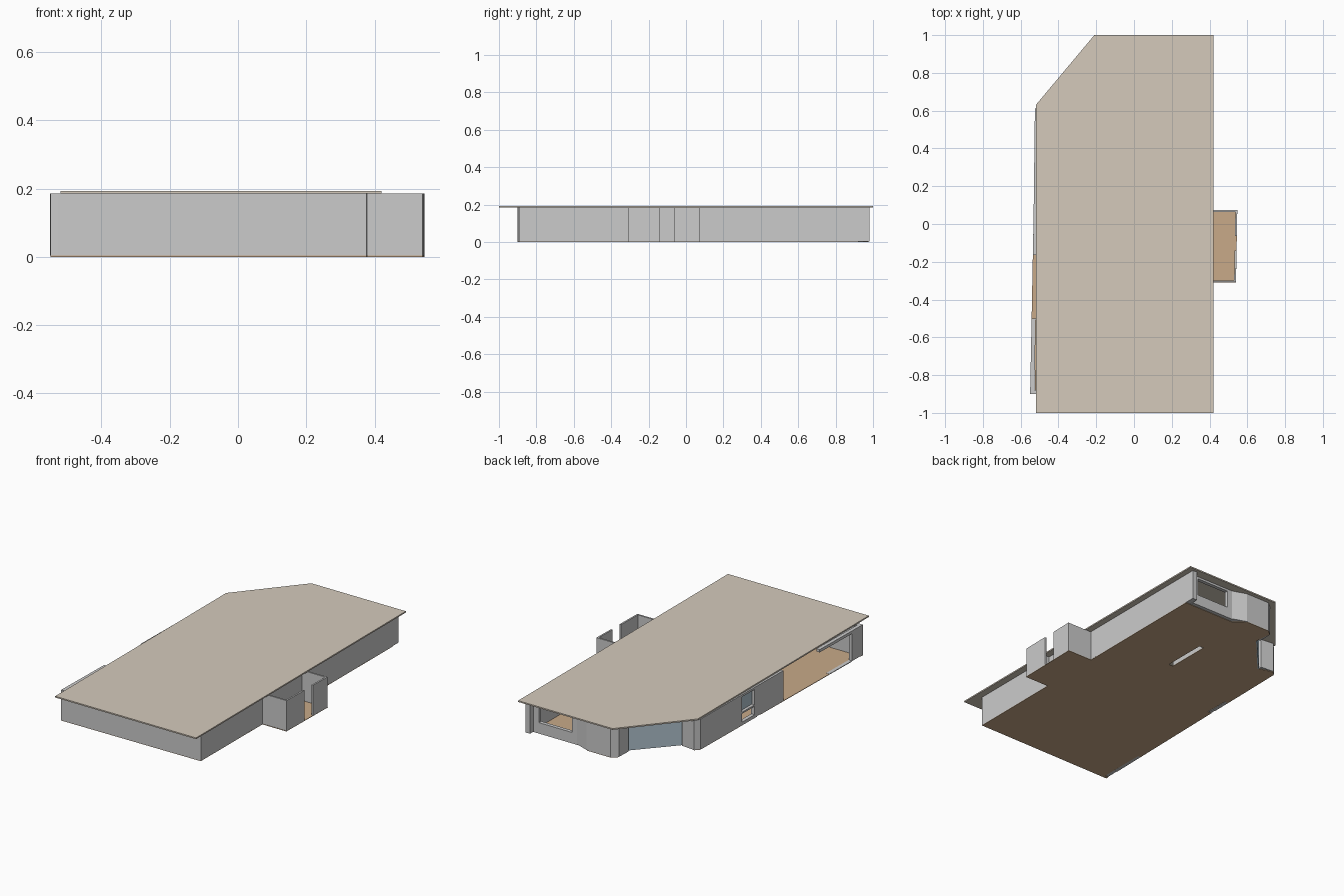
import bpy, bmesh
from mathutils import Vector

if "Cube" in bpy.data.objects:
    bpy.data.objects.remove(bpy.data.objects["Cube"])

H = 0.185      # wall height
T = 0.022      # wall thickness


def material(name, rgb):
    m = bpy.data.materials.new(name)
    m.diffuse_color = (*rgb, 1)
    m.use_nodes = True
    m.node_tree.nodes["Principled BSDF"].inputs["Base Color"].default_value = m.diffuse_color
    return m


ROOF = material("roof_tan", (0.66, 0.59, 0.50))
WOOD = material("floor_wood", (0.58, 0.40, 0.25))
GLASS = material("glass_blue", (0.45, 0.56, 0.63))


def prism(name, pts, z0, z1, mat=None):
    """Extrude a plan outline from z0 to z1."""
    bm = bmesh.new()
    f = bm.faces.new([bm.verts.new((x, y, z0)) for x, y in pts])
    ext = bmesh.ops.extrude_face_region(bm, geom=[f])
    for v in ext["geom"]:
        if isinstance(v, bmesh.types.BMVert):
            v.co.z = z1
    bmesh.ops.recalc_face_normals(bm, faces=bm.faces[:])
    me = bpy.data.meshes.new(name)
    bm.to_mesh(me)
    bm.free()
    ob = bpy.data.objects.new(name, me)
    bpy.context.collection.objects.link(ob)
    if mat:
        me.materials.append(mat)
    return ob


def wall(name, p, q, z0=0.003, z1=H, t=T, mat=None):
    """Straight wall whose outer face runs p to q, thickness to the left."""
    p, q = Vector(p), Vector(q)
    d = (q - p).normalized()
    n = Vector((-d.y, d.x)) * t
    return prism(name, [p, q, q + n, p + n], z0, z1, mat)


def left(y):
    """Point on the slightly skewed left facade."""
    return (-0.532 - 0.018 * (0.0 - y) / 0.9 if y < 0 else -0.532 + 0.012 * y, y)


# Roof plate with a chamfered corner
prism("roof", [(-0.52, -1), (0.42, -1), (0.42, 1), (-0.21, 1), (-0.52, 0.63)], H, 0.193, ROOF)

# Floors: two plates, the rear one notched around a service shaft
prism("floor_front", [left(-0.59), (-0.525, -0.59), (-0.525, -0.88), left(-0.88), (-0.55, -0.9),
                      (0.377, -0.893), (0.38, -0.31), (0.54, -0.31), (0.547, 0.075),
                      (0.381, 0.075), (0.383, 0.32), left(0.32), left(0.2),
                      (-0.505, 0.2), (-0.505, 0.05), left(0.05)], 0, 0.003, WOOD)
prism("floor_rear", [(-0.02, 0.32), (-0.02, 0.59), (0.01, 0.59), (0.01, 0.32), (0.383, 0.32),
                     (0.386, 0.92), (0.05, 0.92), (-0.025, 0.975), (-0.18, 0.975),
                     (-0.21, 0.95), (-0.2, 0.84), (-0.41, 0.61), (-0.5, 0.635),
                     (-0.523, 0.61), left(0.32)], 0, 0.003, WOOD)

# Closed outer walls
wall("front_wall", (-0.55, -0.9), (0.377, -0.893))
wall("right_wall", (0.377, -0.893), (0.386, 0.98))

# Open-topped entrance porch with a doorway gap
wall("porch_front_wall", (0.38, -0.308), (0.54, -0.308), t=0.01)
wall("porch_side_front", (0.54, -0.308), (0.543, -0.14), t=0.01)
wall("porch_side_rear", (0.544, -0.063), (0.547, 0.073), t=0.01)
wall("porch_rear_wall", (0.547, 0.073), (0.38, 0.073), t=0.01)

# Recessed rear window bay
wall("rear_window_side", (0.386, 0.98), (0.355, 0.98), t=0.06)
wall("rear_window_sill_wall", (0.355, 0.945), (0.065, 0.945), z0=0, z1=0.066)
wall("rear_window_lintel", (0.355, 0.945), (0.065, 0.945), z0=0.172)
for i, (a, b) in enumerate([(0.355, 0.32), (0.10, 0.065)]):
    wall(f"rear_window_jamb_{i}", (a, 0.945), (b, 0.945), z0=0.066, z1=0.172)

# Rear wall with angled return and rounded-off end pier
prism("rear_wall", [(0.065, 0.92), (0.05, 0.92), (-0.02, 0.94), (-0.19, 0.94), (-0.195, 0.85),
                    (-0.218, 0.86), (-0.215, 0.945), (-0.18, 0.975), (-0.02, 0.975),
                    (0.065, 0.945)], 0.003, H)

# Diagonal glazing between piers
wall("corner_glass", (-0.2, 0.85), (-0.415, 0.61), z0=0, t=0.008, mat=GLASS)
prism("corner_pier", [(-0.41, 0.605), (-0.415, 0.63), (-0.5, 0.638), (-0.523, 0.61),
                      (-0.523, 0.585), (-0.5, 0.605)], 0.003, H)

# Left facade: solid panels with a window between
wall("left_wall_rear", left(0.61), left(0.22))
wall("left_wall_middle", left(0.08), left(-0.165))
wall("left_window_sill", left(0.22), left(0.08), z0=0, z1=0.02)
wall("left_window_rail", left(0.22), left(0.08), z0=0.07, z1=0.08)
wall("left_window_head", left(0.22), left(0.08), z0=0.172)
wall("left_window_jamb", left(0.105), left(0.08), z0=0.02, z1=0.172)
gx = -0.513
wall("left_window_glass", (gx, 0.22), (gx, 0.08), z0=0.08, z1=0.172, t=0.004, mat=GLASS)

# Left facade: wide loggia opening, lintel and corner pier
wall("loggia_lintel", left(-0.5), left(-0.9), z0=0.168)
wall("loggia_pier", left(-0.8), left(-0.9))
wall("loggia_sill", left(-0.59), left(-0.8), z0=0, z1=0.004)

# Interior partitions
wall("shaft_wall_left", (-0.02, 0.59), (-0.02, 0.32), t=-0.012)
wall("shaft_wall_right", (0.01, 0.59), (0.01, 0.32), t=0.012)
wall("room_wall", (0.36, 0.32), (0.022, 0.32), t=0.012)
wall("hall_wall", (0.36, -0.32), (-0.02, -0.32), t=0.012)
